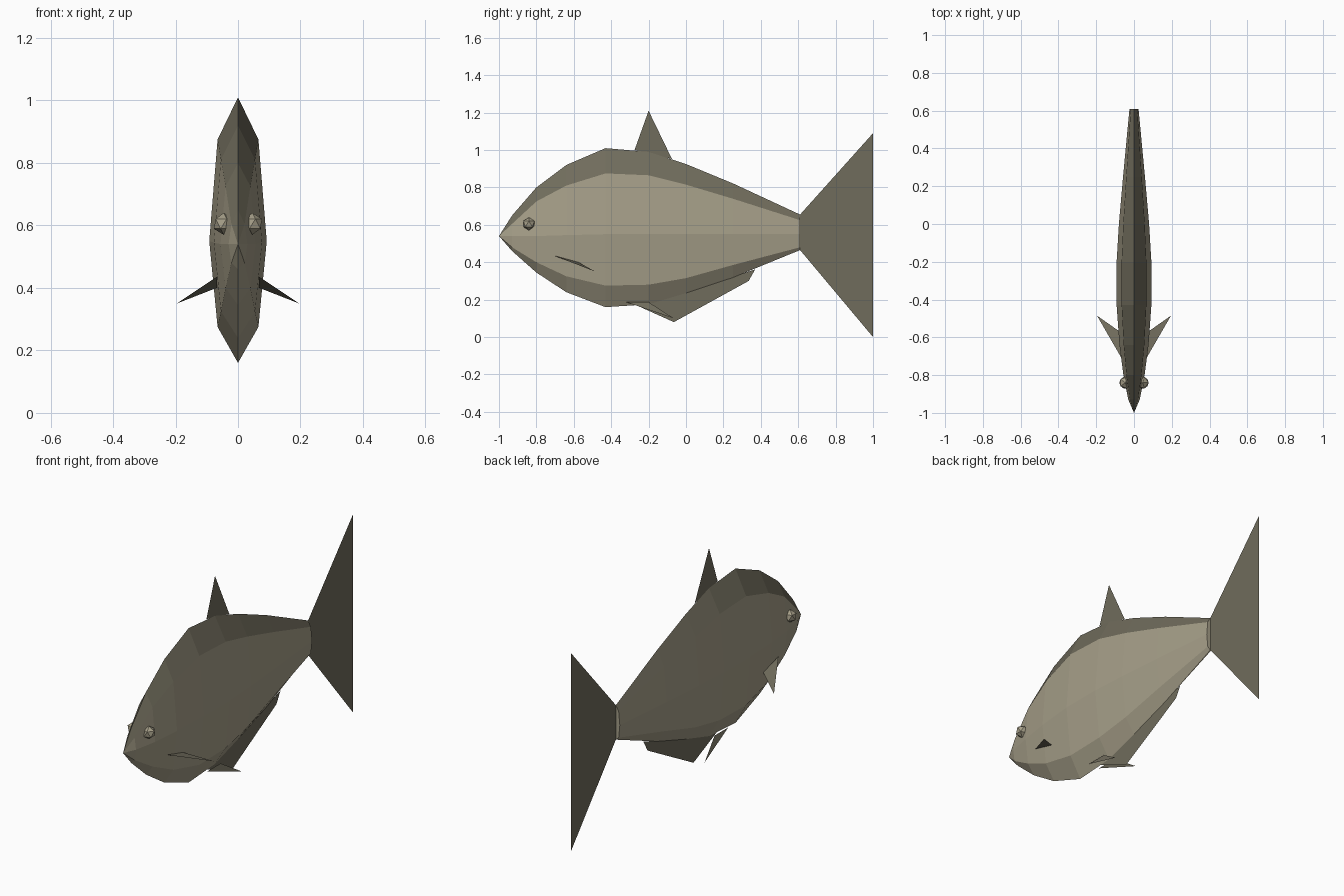
import bpy
import bmesh

if "Cube" in bpy.data.objects:
    bpy.data.objects.remove(bpy.data.objects["Cube"])


def material(name, srgb):
    m = bpy.data.materials.new(name)
    lin = [((c / 255 + 0.055) / 1.055) ** 2.4 for c in srgb]
    m.diffuse_color = (*lin, 1)
    m.use_nodes = True
    m.node_tree.nodes["Principled BSDF"].inputs["Base Color"].default_value = m.diffuse_color
    return m


LIGHT = material("pale_olive_grey", (166, 159, 137))
DARK = material("dark_olive_grey", (112, 108, 92))


def finish(name, bm, *mats):
    me = bpy.data.meshes.new(name)
    bm.to_mesh(me)
    bm.free()
    for m in mats:
        me.materials.append(m)
    ob = bpy.data.objects.new(name, me)
    bpy.context.collection.objects.link(ob)
    return ob


def plate(name, points):
    """Flat single-sheet fin."""
    bm = bmesh.new()
    bm.faces.new([bm.verts.new(p) for p in points])
    bmesh.ops.triangulate(bm, faces=bm.faces[:])
    return finish(name, bm, DARK)


# Body stations: y, half width, top, shoulder, middle, belly side, bottom
STATIONS = [
    (-0.93, 0.030, 0.650, 0.605, 0.54, 0.480, 0.460),
    (-0.80, 0.056, 0.800, 0.725, 0.54, 0.400, 0.345),
    (-0.64, 0.077, 0.920, 0.810, 0.545, 0.325, 0.240),
    (-0.43, 0.092, 1.010, 0.875, 0.55, 0.275, 0.160),
    (-0.20, 0.092, 0.990, 0.865, 0.55, 0.280, 0.175),
    (0.00, 0.080, 0.925, 0.815, 0.55, 0.315, 0.235),
    (0.25, 0.058, 0.822, 0.740, 0.55, 0.385, 0.318),
    (0.61, 0.024, 0.655, 0.625, 0.55, 0.480, 0.465),
]

# Body: eight-sided loft from the nose tip, with a dark back
bm = bmesh.new()
nose = bm.verts.new((0, -1, 0.54))
rings = []
for y, w, top, sh, mid, be, bot in STATIONS:
    s = w * 0.71
    ring = [(0, top), (s, sh), (w, mid), (s, be),
            (0, bot), (-s, be), (-w, mid), (-s, sh)]
    rings.append([bm.verts.new((x, y, z)) for x, z in ring])
for i in range(8):
    j = (i + 1) % 8
    faces = [bm.faces.new((nose, rings[0][i], rings[0][j]))]
    for a, b in zip(rings, rings[1:]):
        faces.append(bm.faces.new((a[i], b[i], b[j], a[j])))
    for f in faces:
        f.material_index = 1 if i in (0, 7) else 0
bm.faces.new(rings[-1])
bmesh.ops.recalc_face_normals(bm, faces=bm.faces[:])
finish("body", bm, LIGHT, DARK)

# Centre-line fins
plate("dorsal_fin", [(0, -0.275, 1.0), (0, -0.2, 1.21), (0, -0.075, 0.952)])
plate("tail_fin", [(0, 0.61, 0.655), (0, 1.0, 1.09), (0, 0.785, 0.55),
                   (0, 1.0, 0.0), (0, 0.61, 0.465)])
plate("anal_fin", [(0, -0.27, 0.172), (0, -0.065, 0.08), (0, 0.335, 0.30),
                   (0, 0.37, 0.362), (0, 0.0, 0.24)])

# Paired fins and faceted eyes
for side, s in (("right", 1), ("left", -1)):
    plate(side + "_pectoral_fin", [(s * 0.066, -0.71, 0.437),
                                   (s * 0.196, -0.485, 0.35),
                                   (s * 0.068, -0.575, 0.40)])
    plate(side + "_pelvic_fin", [(s * 0.034, -0.32, 0.187),
                                 (s * 0.068, -0.065, 0.10),
                                 (s * 0.034, -0.20, 0.187)])
    bm = bmesh.new()
    bmesh.ops.create_icosphere(bm, subdivisions=1, radius=0.035)
    bmesh.ops.translate(bm, verts=bm.verts[:], vec=(s * 0.046, -0.84, 0.605))
    finish(side + "_eye", bm, LIGHT)
